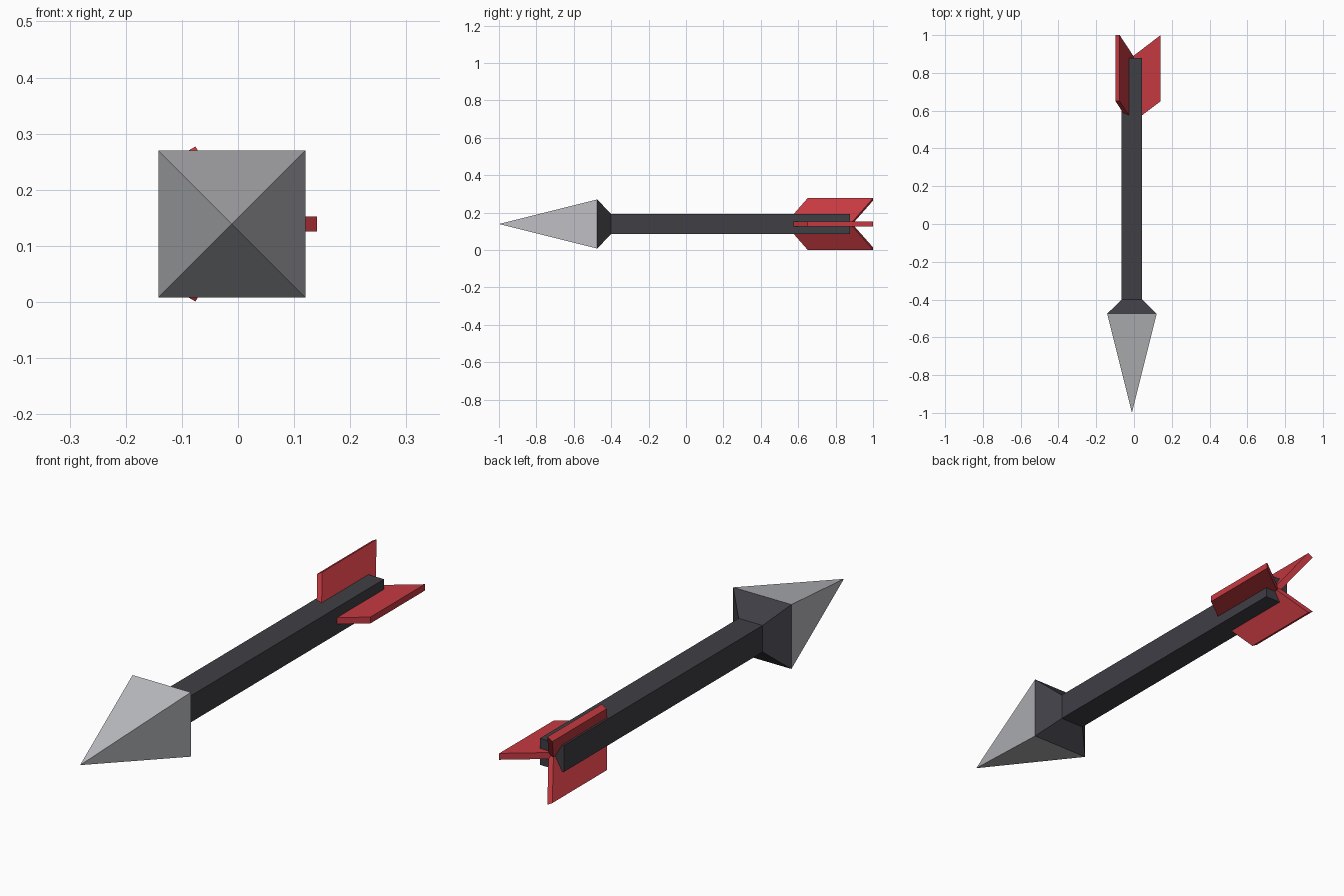
import bpy, bmesh, math
from mathutils import Matrix, Vector

if "Cube" in bpy.data.objects:
    bpy.data.objects.remove(bpy.data.objects["Cube"])

CX, CZ = -0.011, 0.139   # arrow axis, running along y


def material(name, rgb):
    m = bpy.data.materials.new(name)
    m.diffuse_color = (*rgb, 1)
    m.use_nodes = True
    m.node_tree.nodes["Principled BSDF"].inputs["Base Color"].default_value = m.diffuse_color
    return m


steel = material("light grey steel", (0.51, 0.515, 0.54))
dark = material("dark grey", (0.05, 0.049, 0.06))
red = material("red", (0.56, 0.042, 0.053))


def finish(name, bm, mat):
    bmesh.ops.recalc_face_normals(bm, faces=bm.faces)
    mesh = bpy.data.meshes.new(name)
    bm.to_mesh(mesh)
    bm.free()
    mesh.materials.append(mat)
    ob = bpy.data.objects.new(name, mesh)
    bpy.context.collection.objects.link(ob)
    return ob


def square_loft(name, sections, mat, tip=None):
    """Square sections (y, half width) along the axis, optionally ending in a tip."""
    bm = bmesh.new()
    rings = [[bm.verts.new((CX + sx * h, y, CZ + sz * h))
              for sx, sz in ((-1, -1), (1, -1), (1, 1), (-1, 1))]
             for y, h in sections]
    for a, b in zip(rings, rings[1:]):
        for i in range(4):
            j = (i + 1) % 4
            bm.faces.new((a[i], a[j], b[j], b[i]))
    if tip is None:
        bm.faces.new(rings[0])
    else:
        t = bm.verts.new((CX, tip, CZ))
        for i in range(4):
            bm.faces.new((rings[0][i], rings[0][(i + 1) % 4], t))
    bm.faces.new(rings[-1])
    return finish(name, bm, mat)


# Arrowhead: pyramid point with a dark flared collar behind it
head = square_loft("arrowhead", [(-0.475, 0.131), (-0.40, 0.054)], steel, tip=-1.0)
head.data.materials.append(dark)
for p in head.data.polygons:
    if p.center.y > -0.48:
        p.material_index = 1

# Shaft
square_loft("shaft", [(-0.40, 0.054), (0.878, 0.054)], dark)

# Three swept fins around the axis
profile = [(0, 0.535), (0.152, 0.65), (0.152, 1.0), (0, 0.884)]   # (radius, y)
for k in range(3):
    bm = bmesh.new()
    f = bm.faces.new([bm.verts.new((r, y, -0.013)) for r, y in profile])
    ext = bmesh.ops.extrude_face_region(bm, geom=[f])["geom"]
    bmesh.ops.translate(bm, vec=Vector((0, 0, 0.026)),
                        verts=[v for v in ext if isinstance(v, bmesh.types.BMVert)])
    turn = Matrix.Translation((CX, 0, CZ)) @ Matrix.Rotation(math.radians(120 * k), 4, 'Y')
    bm.transform(turn)
    finish(f"fin_{k + 1}", bm, red)
